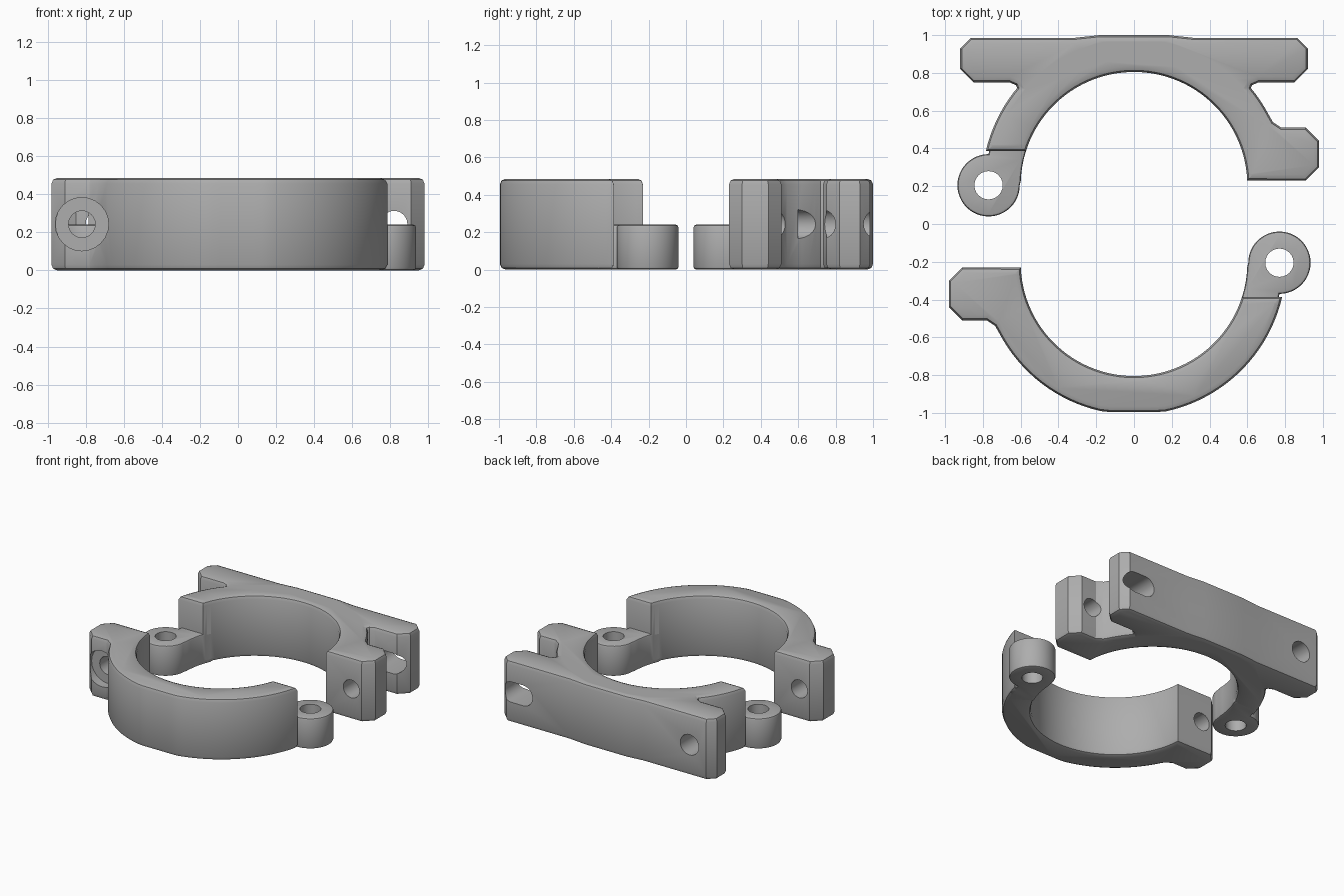
import bpy, bmesh
from math import sin, cos, pi, radians
from mathutils import Matrix

cube = bpy.data.objects.get("Cube")
if cube:
    bpy.data.objects.remove(cube)

H = 0.485          # clamp height
CY = -0.205        # ring centre of the front half
R_IN, R_OUT = 0.60, 0.805
PIN_X = 0.77       # hinge pin position

grey = bpy.data.materials.new("plain grey")
grey.use_nodes = True
GREY = (0.42, 0.42, 0.42, 1)
grey.diffuse_color = GREY
grey.node_tree.nodes["Principled BSDF"].inputs["Base Color"].default_value = GREY


def arc(cx, cy, r, a0, a1, n):
    angles = [radians(a0 + (a1 - a0) * i / n) for i in range(n + 1)]
    return [(cx + r * cos(a), cy + r * sin(a)) for a in angles]


def prism(name, pts, z0, z1, bevel=0, matrix=None):
    """Extrude an outline, rounding its top and bottom rims."""
    bm = bmesh.new()
    face = bm.faces.new([bm.verts.new((x, y, z0)) for x, y in pts])
    ext = bmesh.ops.extrude_face_region(bm, geom=[face])["geom"]
    bmesh.ops.translate(bm, vec=(0, 0, z1 - z0),
                        verts=[v for v in ext if isinstance(v, bmesh.types.BMVert)])
    bmesh.ops.recalc_face_normals(bm, faces=bm.faces[:])
    if bevel:
        rims = [e for e in bm.edges if abs(e.verts[0].co.z - e.verts[1].co.z) < 1e-4]
        bmesh.ops.bevel(bm, geom=rims, offset=bevel, segments=2, profile=0.5,
                        affect='EDGES', clamp_overlap=True)
    if matrix:
        bm.transform(matrix)
    bmesh.ops.recalc_face_normals(bm, faces=bm.faces[:])
    mesh = bpy.data.meshes.new(name)
    bm.to_mesh(mesh)
    bm.free()
    obj = bpy.data.objects.new(name, mesh)
    bpy.context.collection.objects.link(obj)
    mesh.materials.append(grey)
    return obj


def combine(target, other, operation):
    """Apply a boolean and discard the helper."""
    mod = target.modifiers.new("bool", 'BOOLEAN')
    mod.object, mod.operation, mod.solver = other, operation, 'EXACT'
    bpy.context.view_layer.objects.active = target
    bpy.ops.object.modifier_apply(modifier=mod.name)
    bpy.data.objects.remove(other)


def drill(target, x, r, y0, y1, half=0):
    """Bore a round hole or slot along y at mid height."""
    pts = arc(x + half, H / 2, r, -90, 90, 12) + arc(x - half, H / 2, r, 90, 270, 12)
    if not half:
        pts = arc(x, H / 2, r, 0, 345, 23)
    cutter = prism("bore", pts, -y1, -y0, matrix=Matrix.Rotation(pi / 2, 4, 'X'))
    combine(target, cutter, 'DIFFERENCE')


def clamp_half(name):
    # Half ring with the chamfered bolt lug
    outer = [(x, max(y, -0.995)) for x, y in arc(0, CY, R_OUT, -149, -13, 44)]
    lug = [(-0.91, -0.23), (-0.98, -0.30), (-0.98, -0.44), (-0.91, -0.51),
           (-0.78, -0.51), (-0.735, -0.54)]
    body = prism(name, arc(0, CY, R_IN, -17.5, -177.5, 50) + lug + outer, 0, H, 0.03)
    # Half-height hinge knuckle
    outline = (arc(PIN_X, CY, 0.165, 180, -90, 36) + [(0.75, -0.47), (0.55, -0.47)]
               + arc(0, CY, R_IN, -24, -2, 6))
    combine(body, prism("knuckle", outline, 0, 0.24, 0.015), 'UNION')
    pin = prism("pin_hole", arc(PIN_X, CY, 0.075, 0, 345, 23), -0.1, 0.4)
    combine(body, pin, 'DIFFERENCE')
    return body


# Front half: bolt hole with a counterbore for the head
front = clamp_half("front_clamp_half")
drill(front, -0.82, 0.07, -0.7, -0.1)
drill(front, -0.82, 0.14, -0.8, -0.44)

# Rear half: the same part turned around, plus the mounting plate
rear = clamp_half("rear_clamp_half")
rear.data.transform(Matrix.Rotation(pi, 4, 'Z'))
right = [(0, 0.88), (0.45, 0.72), (0.58, 0.68), (0.61, 0.70), (0.625, 0.735),
         (0.66, 0.75), (0.85, 0.75), (0.92, 0.82), (0.92, 0.93), (0.865, 0.985),
         (0.32, 0.985), (0.18, 1.0)]
plate = prism("mounting_plate", right + [(-x, y) for x, y in right[:0:-1]], 0, H, 0.03)
combine(rear, plate, 'UNION')
drill(rear, 0.82, 0.07, 0.1, 0.72)
drill(rear, 0.77, 0.08, 0.6, 1.1, half=0.05)
drill(rear, -0.72, 0.08, 0.6, 1.1)

for obj in (front, rear):
    bpy.ops.object.select_all(action='DESELECT')
    obj.select_set(True)
    bpy.context.view_layer.objects.active = obj
    bpy.ops.object.shade_smooth_by_angle(angle=radians(30))
